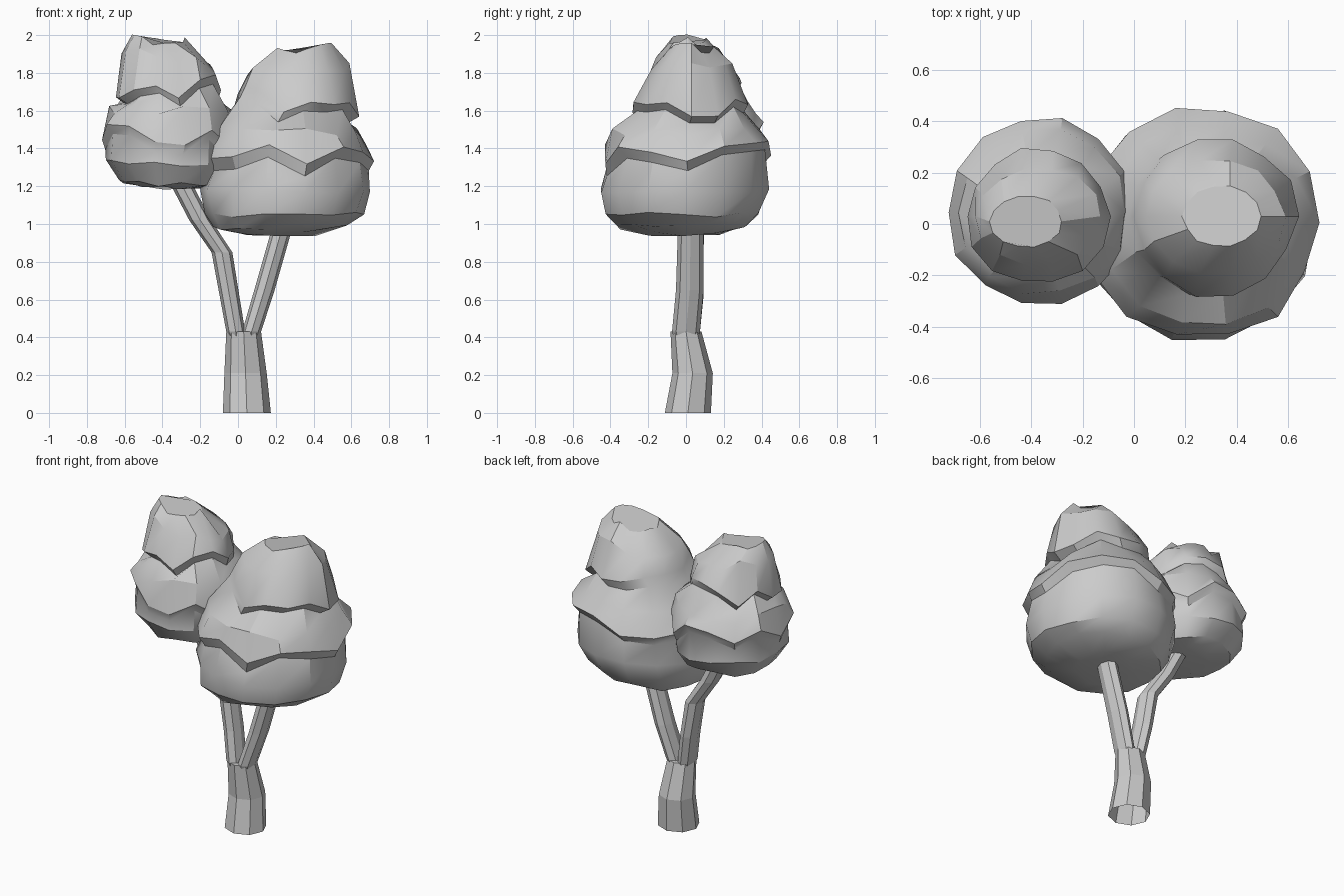
import bpy, bmesh, math, random
from math import sin, cos, pi

if "Cube" in bpy.data.objects:
    bpy.data.objects.remove(bpy.data.objects["Cube"])


def loft(name, rings, smooth, close_base=True):
    """Skin a list of equal-length point rings and close the ends."""
    bm = bmesh.new()
    loops = [[bm.verts.new(p) for p in ring] for ring in rings]
    n = len(loops[0])
    for a, b in zip(loops, loops[1:]):
        for i in range(n):
            j = (i + 1) % n
            bm.faces.new((a[i], a[j], b[j], b[i]))
    if close_base:
        bm.faces.new(loops[0][::-1])
    bm.faces.new(loops[-1])
    bmesh.ops.recalc_face_normals(bm, faces=bm.faces)
    mesh = bpy.data.meshes.new(name)
    bm.to_mesh(mesh)
    bm.free()
    ob = bpy.data.objects.new(name, mesh)
    bpy.context.collection.objects.link(ob)
    if smooth:
        bpy.ops.object.select_all(action='DESELECT')
        ob.select_set(True)
        bpy.context.view_layer.objects.active = ob
        bpy.ops.object.shade_smooth_by_angle(angle=math.radians(30))
    return ob


def limb(name, path, n=8, close_base=True):
    """Faceted limb from (x, y, z, half width, half depth) stations."""
    rings = [[(x + rx * cos(2 * pi * i / n), y + ry * sin(2 * pi * i / n), z)
              for i in range(n)] for x, y, z, rx, ry in path]
    return loft(name, rings, False, close_base)


def foliage(name, rings, seed, n=14):
    """Leaf mass from (x, y, z, rx, ry, hem, x tilt, y tilt) rings.
    Rings sharing a hem number follow the same ragged zigzag."""
    rnd = random.Random(seed)
    hems = {k: [rnd.choice((-1, 1)) * rnd.uniform(.3, 1) for _ in range(n)]
            for k in (1, 2)}
    out = []
    for k, (x, y, z, rx, ry, hem, tx, ty) in enumerate(rings):
        ring = []
        wobble = .02 if k < 4 else .04          # crown is rougher than the lobe
        for i in range(n):
            a = 2 * pi * i / n
            s = 1 + rnd.uniform(-wobble, wobble)
            dz = hems[hem][i] * .055 if hem else rnd.uniform(-.7, .7) * wobble
            ring.append((x + rx * s * cos(a), y + ry * s * sin(a),
                         z + dz + tx * cos(a) + ty * sin(a)))
        out.append(ring)
    return loft(name, out, True)


# Trunk (open at the base) and the two branches
limb("trunk", [(.047, .01, 0, .127, .122), (.04, .035, .21, .112, .107),
               (.03, 0, .43, .092, .082)], close_base=False)
limb("left_branch", [(-.005, 0, .36, .03, .05), (-.012, 0, .43, .05, .074),
                     (-.045, .02, .62, .052, .073), (-.085, .025, .85, .055, .068),
                     (-.20, .03, 1.02, .058, .067), (-.32, .04, 1.25, .058, .06)])
limb("right_branch", [(.065, 0, .36, .03, .05), (.072, 0, .43, .05, .074),
                      (.14, .02, .65, .054, .073), (.24, .025, 1.0, .054, .067),
                      (.28, .03, 1.12, .053, .06)])

# Large right leaf mass: lower lobe, ragged skirt, cap
foliage("right_foliage", [
    (.22, -.01, .95, .19, .19, 0, 0, 0),
    (.22, -.02, .985, .35, .34, 0, .01, 0),
    (.24, -.02, 1.05, .42, .41, 0, 0, 0),
    (.25, -.005, 1.18, .455, .45, 0, 0, 0),
    (.255, .01, 1.33, .43, .425, 1, -.015, .02),
    (.265, .005, 1.385, .455, .45, 1, -.02, .01),
    (.27, 0, 1.50, .39, .40, 0, -.01, 0),
    (.28, .02, 1.60, .295, .29, 2, -.045, .02),
    (.315, .03, 1.65, .315, .31, 2, -.06, .02),
    (.315, .03, 1.82, .265, .225, 0, .02, 0),
    (.34, .03, 1.925, .15, .12, 0, .01, 0)], 21)

# Smaller left leaf mass, sitting higher
foliage("left_foliage", [
    (-.36, .04, 1.19, .16, .16, 0, 0, 0),
    (-.36, .04, 1.21, .27, .27, 0, -.01, 0),
    (-.37, .045, 1.32, .335, .35, 0, -.01, 0),
    (-.365, .045, 1.42, .335, .345, 1, -.02, .02),
    (-.36, .045, 1.47, .365, .375, 1, -.02, .02),
    (-.36, .045, 1.60, .33, .32, 0, 0, 0),
    (-.36, .03, 1.68, .25, .24, 2, .02, .01),
    (-.375, .03, 1.72, .275, .265, 2, .03, .01),
    (-.37, .03, 1.88, .24, .19, 0, -.04, 0),
    (-.42, .01, 1.975, .14, .10, 0, 0, 0)], 33)
